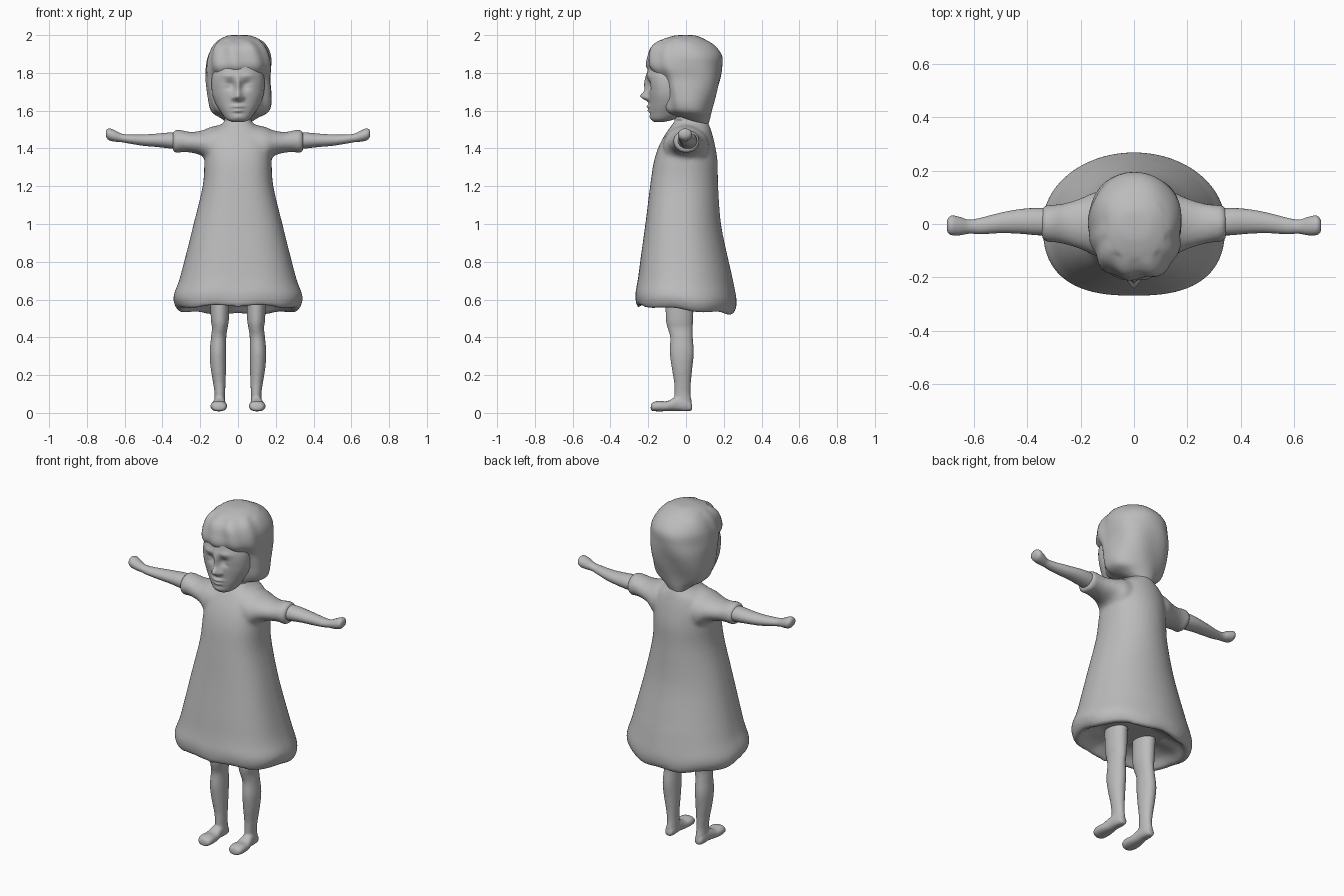
import bpy, bmesh, math
from mathutils import Vector

grey = bpy.data.materials.new("clay grey")
grey.diffuse_color = (0.5, 0.5, 0.5, 1)


def spline(rows, steps):
    """Catmull-Rom interpolation of profile rows."""
    out = []
    for i in range(len(rows) - 1):
        p0, p1 = rows[max(i - 1, 0)], rows[i]
        p2, p3 = rows[i + 1], rows[min(i + 2, len(rows) - 1)]
        for s in range(steps):
            t = s / steps
            out.append([0.5 * (2 * b + (c - a) * t + (2 * a - 5 * b + 4 * c - d) * t * t
                               + (3 * b - a - 3 * c + d) * t ** 3)
                        for a, b, c, d in zip(p0, p1, p2, p3)])
    return out + [list(rows[-1])]


def loft(bm, rows, axis="z", n=2.0, n_low=None, segs=40, steps=4, mirror=False):
    """Closed loft. Each row: position, a min, a max, b min, b max."""
    rings = []
    for t, a0, a1, b0, b1 in spline(rows, steps):
        ring = []
        for k in range(segs):
            w = 2 * math.pi * k / segs
            c, s = math.cos(w), math.sin(w)
            e = 2 / (n_low if n_low and s < 0 else n)
            a = (a0 + a1) / 2 + (a1 - a0) / 2 * math.copysign(abs(c) ** e, c)
            b = (b0 + b1) / 2 + (b1 - b0) / 2 * math.copysign(abs(s) ** e, s)
            p = {"z": (a, b, t), "x": (t, a, b), "y": (a, t, b)}[axis]
            ring.append(bm.verts.new((-p[0] if mirror else p[0], p[1], p[2])))
        rings.append(ring)
    faces = [bm.faces.new(rings[0]), bm.faces.new(rings[-1])]
    for r, q in zip(rings, rings[1:]):
        for k in range(segs):
            j = (k + 1) % segs
            faces.append(bm.faces.new((r[k], r[j], q[j], q[k])))
    bmesh.ops.recalc_face_normals(bm, faces=faces)


def finish(bm, name, voxel=0, smooth=0):
    """Turn the mesh into a smooth object, optionally fusing its shells."""
    mesh = bpy.data.meshes.new(name)
    bm.to_mesh(mesh)
    bm.free()
    mesh.materials.append(grey)
    mesh.polygons.foreach_set("use_smooth", [True] * len(mesh.polygons))
    ob = bpy.data.objects.new(name, mesh)
    bpy.context.collection.objects.link(ob)
    if voxel:
        m = ob.modifiers.new("fuse", "REMESH")
        m.mode, m.voxel_size, m.use_smooth_shade = "VOXEL", voxel, True
    if smooth:
        m = ob.modifiers.new("soften", "SMOOTH")
        m.factor, m.iterations = 0.5, smooth
    return ob


def bump(v, x, z, sx, sz):
    return math.exp(-((v.x - x) / sx) ** 2 - ((v.z - z) / sz) ** 2)


# dress: flared body with a curled hem, flat in front and rounder behind
bm = bmesh.new()
loft(bm, [(0.615, -.17, .17, -.13, .13), (0.585, -.25, .25, -.20, .19),
          (0.545, -.295, .295, -.245, .235), (0.555, -.325, .325, -.262, .258),
          (0.61, -.342, .342, -.268, .268), (0.70, -.312, .312, -.255, .25),
          (0.82, -.28, .28, -.24, .222), (1.0, -.235, .235, -.215, .185),
          (1.2, -.187, .187, -.19, .17), (1.33, -.178, .178, -.17, .167),
          (1.42, -.175, .175, -.14, .153), (1.49, -.145, .145, -.10, .135),
          (1.53, -.085, .085, -.07, .12), (1.56, -.06, .06, -.05, .105)],
     n=2.0, n_low=2.6, segs=64)
for v in bm.verts:
    f = max(0, min(1, (0.75 - v.co.z) / 0.15))
    v.co.z -= 0.09 * v.co.y * f + 0.006 * f * math.sin(7 * math.atan2(v.co.y, v.co.x))
# short sleeves with a flared cuff
for side in (False, True):
    loft(bm, [(0.06, -.12, .12, 1.31, 1.53), (0.14, -.12, .12, 1.31, 1.515),
              (0.19, -.098, .10, 1.36, 1.495), (0.25, -.078, .08, 1.378, 1.487),
              (0.30, -.068, .072, 1.38, 1.497), (0.33, -.066, .07, 1.375, 1.498),
              (0.345, -.05, .055, 1.39, 1.485)], axis="x", mirror=side)
finish(bm, "dress", 0.011, 4)

# arms with closed hands
for side, label in ((False, "left"), (True, "right")):
    bm = bmesh.new()
    loft(bm, [(0.28, -.045, .055, 1.392, 1.482), (0.36, -.042, .06, 1.40, 1.484),
              (0.43, -.036, .055, 1.408, 1.478), (0.50, -.034, .042, 1.414, 1.474),
              (0.57, -.038, .024, 1.425, 1.473), (0.615, -.036, .016, 1.433, 1.478),
              (0.65, -.042, .026, 1.436, 1.495), (0.68, -.042, .032, 1.442, 1.506),
              (0.695, -.034, .022, 1.455, 1.50), (0.70, -.018, .008, 1.468, 1.488)],
         axis="x", segs=24, mirror=side)
    finish(bm, label + "_arm")

    # legs fused with feet
    bm = bmesh.new()
    loft(bm, [(0.015, .072, .122, -.05, .025), (0.05, .068, .125, -.06, .031),
              (0.10, .068, .124, -.062, .024), (0.16, .066, .132, -.063, .026),
              (0.24, .063, .145, -.076, .034), (0.32, .062, .15, -.086, .042),
              (0.40, .062, .143, -.084, .036), (0.45, .055, .138, -.098, .036),
              (0.50, .048, .144, -.107, .038), (0.66, .045, .15, -.11, .045)],
         segs=28, mirror=side)
    loft(bm, [(-.187, .085, .115, .015, .035), (-.178, .064, .137, .01, .055),
              (-.145, .057, .146, .008, .064), (-.10, .060, .143, .009, .062),
              (-.05, .066, .132, .01, .085), (0.0, .068, .126, .009, .075),
              (0.025, .074, .12, .01, .055), (0.033, .085, .11, .02, .04)],
         axis="y", n=2.3, segs=28, mirror=side)
    finish(bm, label + "_leg", 0.007, 4)

# neck
bm = bmesh.new()
loft(bm, [(1.46, -.10, .10, -.07, .115), (1.52, -.082, .082, -.066, .118),
          (1.56, -.07, .07, -.06, .11), (1.66, -.07, .07, -.06, .11)], segs=32)
finish(bm, "neck")

# face: loft with nose, lips, chin and eye hollows pressed into the front
bm = bmesh.new()
loft(bm, [(1.54, -.03, .03, -.168, -.12), (1.555, -.062, .062, -.183, -.06),
          (1.59, -.09, .09, -.19, -.01), (1.64, -.12, .12, -.193, .02),
          (1.70, -.138, .138, -.198, .02), (1.78, -.138, .138, -.205, .02),
          (1.86, -.11, .11, -.195, .02)], n=2.2, segs=120, steps=10)
for v in bm.verts:
    if v.co.y < -0.08:
        p = v.co.copy()
        d = 0.040 * bump(p, 0, 1.675, .02, .022) + 0.022 * bump(p, 0, 1.73, .014, .05)
        d += 0.016 * bump(p, 0, 1.622, .03, .01) + 0.013 * bump(p, 0, 1.60, .026, .009)
        d += 0.006 * bump(p, 0, 1.565, .03, .015)
        for x in (-.052, .052):
            d -= 0.020 * bump(p, x * .8, 1.735, .025, .022)
            d += 0.007 * bump(p, x, 1.733, .02, .009) + 0.008 * bump(p, x, 1.785, .035, .014)
            d += 0.012 * bump(p, x * .45, 1.667, .011, .012)
        v.co.y -= d
finish(bm, "face")

# bobbed hair: full crown, tapering to the nape, with soft locks
bm = bmesh.new()
loft(bm, [(1.525, -.05, .05, .05, .115), (1.56, -.09, .10, -.02, .125),
          (1.59, -.135, .155, -.10, .132), (1.63, -.155, .173, -.125, .143),
          (1.70, -.166, .176, -.135, .165), (1.77, -.17, .174, -.155, .183),
          (1.83, -.168, .178, -.205, .19), (1.89, -.158, .174, -.202, .188),
          (1.94, -.135, .152, -.182, .155), (1.975, -.10, .118, -.13, .105),
          (1.995, -.06, .075, -.07, .06), (2.0, -.03, .045, -.035, .03)],
     n=2.3, segs=72, steps=5)
for v in bm.verts:
    w = math.atan2(v.co.y, v.co.x)
    front = max(0, -math.sin(w)) ** 0.5
    f = 0.006 * front * math.sin(11 * w + 14 * v.co.z) + 0.003 * math.sin(5 * w + 20 * v.co.z)
    if v.co.z < 1.97:
        v.co += Vector((math.cos(w), math.sin(w), 0)) * f
finish(bm, "hair")
